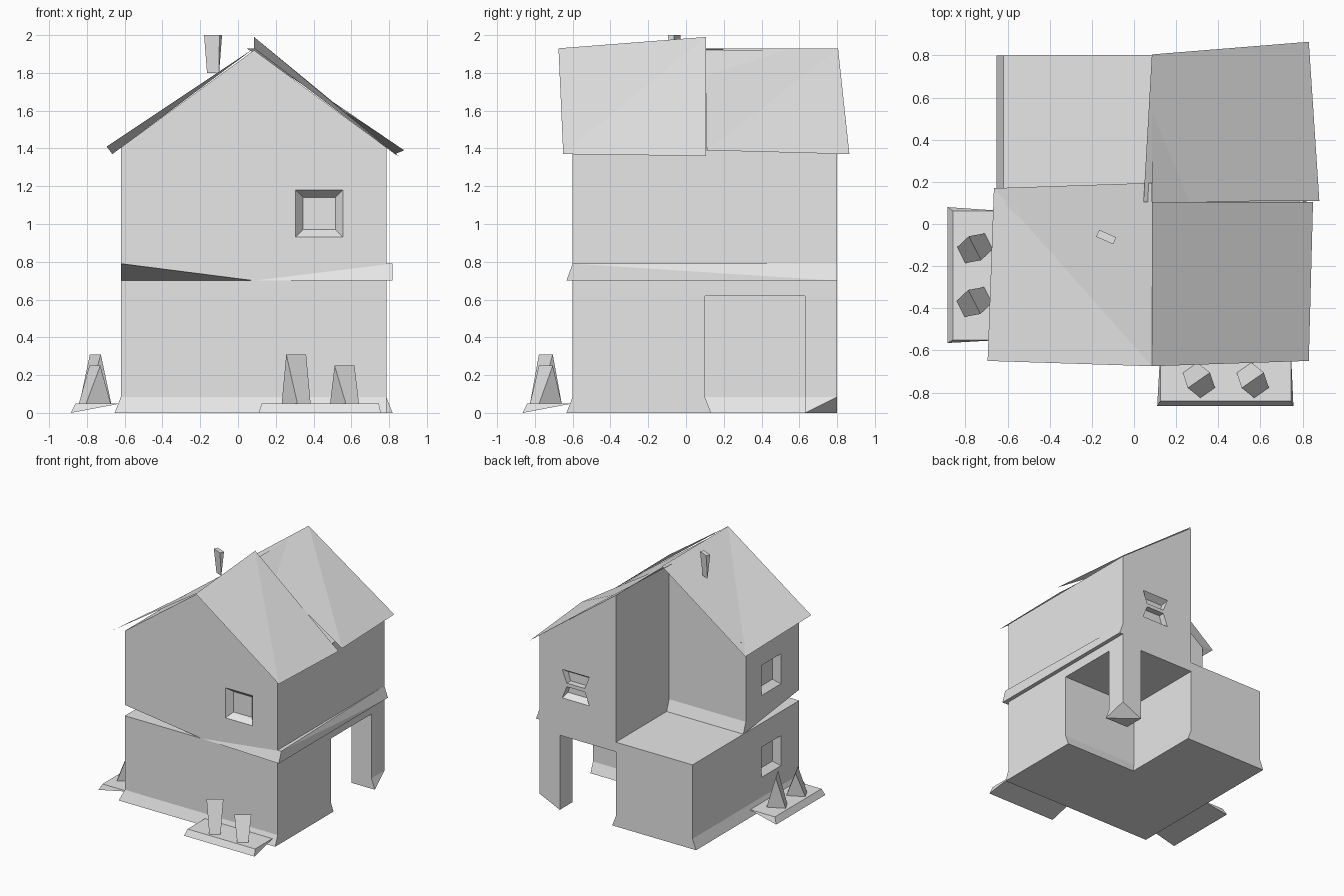
import bpy
from mathutils import Vector

old = bpy.data.objects.get("Cube")
if old:
    bpy.data.objects.remove(old, do_unlink=True)

grey = bpy.data.materials.new("plain_grey")
grey.use_nodes = True
GREY = (0.8, 0.8, 0.8, 1)
grey.diffuse_color = GREY
grey.node_tree.nodes["Principled BSDF"].inputs["Base Color"].default_value = GREY


def build(name, verts, faces):
    me = bpy.data.meshes.new(name)
    me.from_pydata([tuple(v) for v in verts], [], faces)
    me.materials.append(grey)
    ob = bpy.data.objects.new(name, me)
    bpy.context.scene.collection.objects.link(ob)
    return ob


def loft(name, low, high):
    """Closed solid between two matching loops (counter-clockwise from above)."""
    n = len(low)
    sides = [(i, (i + 1) % n, n + (i + 1) % n, n + i) for i in range(n)]
    caps = [tuple(reversed(range(n))), tuple(range(n, 2 * n))]
    return build(name, low + high, sides + caps)


def flat(points, z):
    return [(x, y, z) for x, y in points]


def rect(x0, x1, y0, y1):
    return [(x0, y0), (x1, y0), (x1, y1), (x0, y1)]


def cut(target, front, back):
    """Cut a recess shaped by an outer and an inner loop."""
    tool = loft("recess_cutter", front, back)
    tool.hide_render = True
    bpy.context.view_layer.objects.active = tool
    bpy.ops.object.mode_set(mode='EDIT')
    bpy.ops.mesh.select_all(action='SELECT')
    bpy.ops.mesh.normals_make_consistent(inside=False)
    bpy.ops.object.mode_set(mode='OBJECT')
    mod = target.modifiers.new("recess", 'BOOLEAN')
    mod.operation = 'DIFFERENCE'
    mod.solver = 'EXACT'
    mod.object = tool
    bpy.context.view_layer.objects.active = target
    bpy.ops.object.modifier_apply(modifier=mod.name)
    bpy.data.objects.remove(tool, do_unlink=True)


def window(target, place, u0, u1, z0, z1, inset=0.04):
    """Square tapered recess; place(u, z, depth) maps onto the wall."""
    def ring(i, d):
        return [place(u0 + i, z0 + i, d), place(u1 - i, z0 + i, d),
                place(u1 - i, z1 - i, d), place(u0 + i, z1 - i, d)]
    # start just outside the wall so the cut is clean
    cut(target, ring(-inset * 0.2, -0.01), ring(inset, 0.05))


# wall planes
XL, XM, XR = -0.62, 0.085, 0.785
YF, YM, YB = -0.6, 0.1, 0.8
FLARE, FLOOR, SILL, EAVE, PEAK = 0.033, 0.70, 0.79, 1.405, 1.92


def on_front(u, z, d):
    return (u, YF + d, z)


def on_side(u, z, d):
    return (XL + d, u, z)


# ground floor, an L with a flared foot
ell = [(XL, YF), (XR, YF), (XR, YM), (XM, YM), (XM, YB), (XL, YB)]
foot = [(XL - FLARE, YF - FLARE), (XR, YF - FLARE), (XR, YM + FLARE),
        (XM + FLARE, YM + FLARE), (XM + FLARE, YB), (XL - FLARE, YB)]
lower = loft("lower_walls", flat(ell, 0.085), flat(ell, FLOOR))
loft("flared_foot", flat(foot, 0), flat(ell, 0.085))
window(lower, on_side, -0.36, -0.105, 0.25, 0.5)

# carport ceiling and corner pillar with a clipped outer foot
bay = rect(XM, XR, YM, YB)
loft("carport_ceiling", flat(bay, 0.62), flat(bay, FLOOR))
post = rect(0.6, XR, 0.63, YB)
loft("pillar", flat(post, 0.085), flat(post, 0.62))
build("pillar_foot",
      flat(post, 0.085) + [(0.6, 0.63, 0), (XR + FLARE, 0.63, 0), (0.6, YB, 0)],
      [(0, 4, 5, 1), (1, 5, 2), (2, 5, 6), (2, 6, 3), (3, 6, 4, 0), (4, 6, 5)])


# upper floor, full gable in front and half gable behind
def gable(name, profile, y0, y1):
    return loft(name, [(x, y1, z) for x, z in profile],
                [(x, y0, z) for x, z in profile])


upper = gable("upper_front_walls", [(XL, SILL), (XR, SILL), (XR, EAVE),
                                    (XM, PEAK), (XL, EAVE)], YF, YM)
wing = gable("upper_back_walls", [(XM, SILL), (XR, SILL), (XR, EAVE),
                                  (XM, PEAK)], YM, YB)
window(upper, on_front, 0.305, 0.555, 0.93, 1.18)
window(upper, on_side, -0.36, -0.105, 0.93, 1.18)

# back window, two trapezoids pinched toward a middle bar
for outer, mid in ((1.18, 1.07), (0.93, 1.04)):
    def pane(shrink, y):
        z = outer + (mid - outer) * shrink
        return [(0.325 + shrink * 0.06, y, z), (0.58 - shrink * 0.06, y, z),
                (0.535, y, mid), (0.37, y, mid)]
    cut(wing, pane(0, YB + 0.01), pane(0.35, YB - 0.05))

# sloping band between the floors, front corner left clipped
band_top = flat([(XL, YF), (XR + FLARE, YF), (XR, YB),
                 (XM, YB), (XM, YM), (XL, YM)], SILL)
band_low = flat([(XM, YF), (XR + FLARE, YF - FLARE), (XR + FLARE, YB),
                 (XM, YB), (XM, YM + FLARE), (XL, YM + FLARE)], FLOOR)
build("floor_band", band_top + band_low,
      [(0, 6, 1), (6, 7, 1), (1, 7, 8), (1, 8, 2), (2, 8, 9, 3),
       (3, 9, 10, 4), (4, 10, 11, 5), (5, 11, 0), (0, 11, 6),
       (6, 11, 10), (6, 10, 7), (7, 10, 8), (8, 10, 9),
       (0, 1, 4, 5), (1, 2, 3, 4)])

# crooked roof sheets, each folded along its first-to-third corner
sheets = {
    "roof_front_plus_x": [(XM, 0.105, 1.99), (XM, -0.675, 1.93),
                          (0.83, -0.65, 1.37), (0.85, 0.105, 1.36)],
    "roof_back_plus_x": [(XM, 0.805, 1.93), (0.045, 0.105, 1.93),
                         (0.88, 0.11, 1.39), (0.83, 0.865, 1.37)],
    "roof_front_minus_x": [(XM, -0.675, 1.93), (XM, 0.195, 1.93),
                           (-0.665, 0.17, 1.37), (-0.695, -0.65, 1.41)],
}
for name, corners in sheets.items():
    build(name, corners, [(0, 1, 2), (0, 2, 3)])


# wedge: a rectangle at one end narrowing to a ridge at the other
def wedge(name, centre, axis, base, ridge, z_base, z_ridge):
    a = Vector((axis[0], axis[1], 0)).normalized()
    b = Vector((-a.y, a.x, 0))
    c = Vector((centre[0], centre[1], 0))
    up = Vector((0, 0, 1))
    verts = [c + a * s * base[0] / 2 + b * t * base[1] / 2 + up * z_base
             for s, t in ((-1, -1), (1, -1), (1, 1), (-1, 1))]
    verts += [c + a * s * ridge / 2 + up * z_ridge for s in (-1, 1)]
    faces = [(3, 2, 1, 0), (0, 1, 5, 4), (2, 3, 4, 5), (1, 2, 5), (3, 0, 4)]
    if z_ridge < z_base:
        faces = [f[::-1] for f in faces]
    build(name, verts, faces)


wedge("chimney", (-0.132, -0.062), (0.91, -0.4), (0.088, 0.036), 0.07, 2.0, 1.8)

# planter trays, thin at the wall and thick at the outer rim
build("front_tray",
      flat(rect(0.125, 0.745, -0.84, -0.6), 0.05)
      + flat([(0.11, -0.865), (0.757, -0.865)], 0),
      [(0, 1, 2, 3), (0, 4, 5, 1), (1, 5, 2), (3, 4, 0), (3, 2, 5, 4)])
build("side_tray",
      flat(rect(-0.86, -0.62, -0.55, 0.062), 0.05)
      + flat([(-0.885, -0.565), (-0.885, 0.08)], 0),
      [(0, 1, 2, 3), (3, 5, 4, 0), (0, 4, 1), (2, 5, 3), (1, 4, 5, 2)])

# clipped shrubs
for name, centre, axis, top in (
        ("front_shrub_tall", (0.308, -0.742), (0.82, 0.57), 0.31),
        ("front_shrub_short", (0.564, -0.742), (0.82, 0.57), 0.25),
        ("side_shrub_tall", (-0.755, -0.115), (0.45, -0.89), 0.31),
        ("side_shrub_short", (-0.758, -0.37), (0.45, -0.89), 0.25)):
    wedge(name, centre, axis, (0.085, 0.145), 0.128, 0.05, top)
